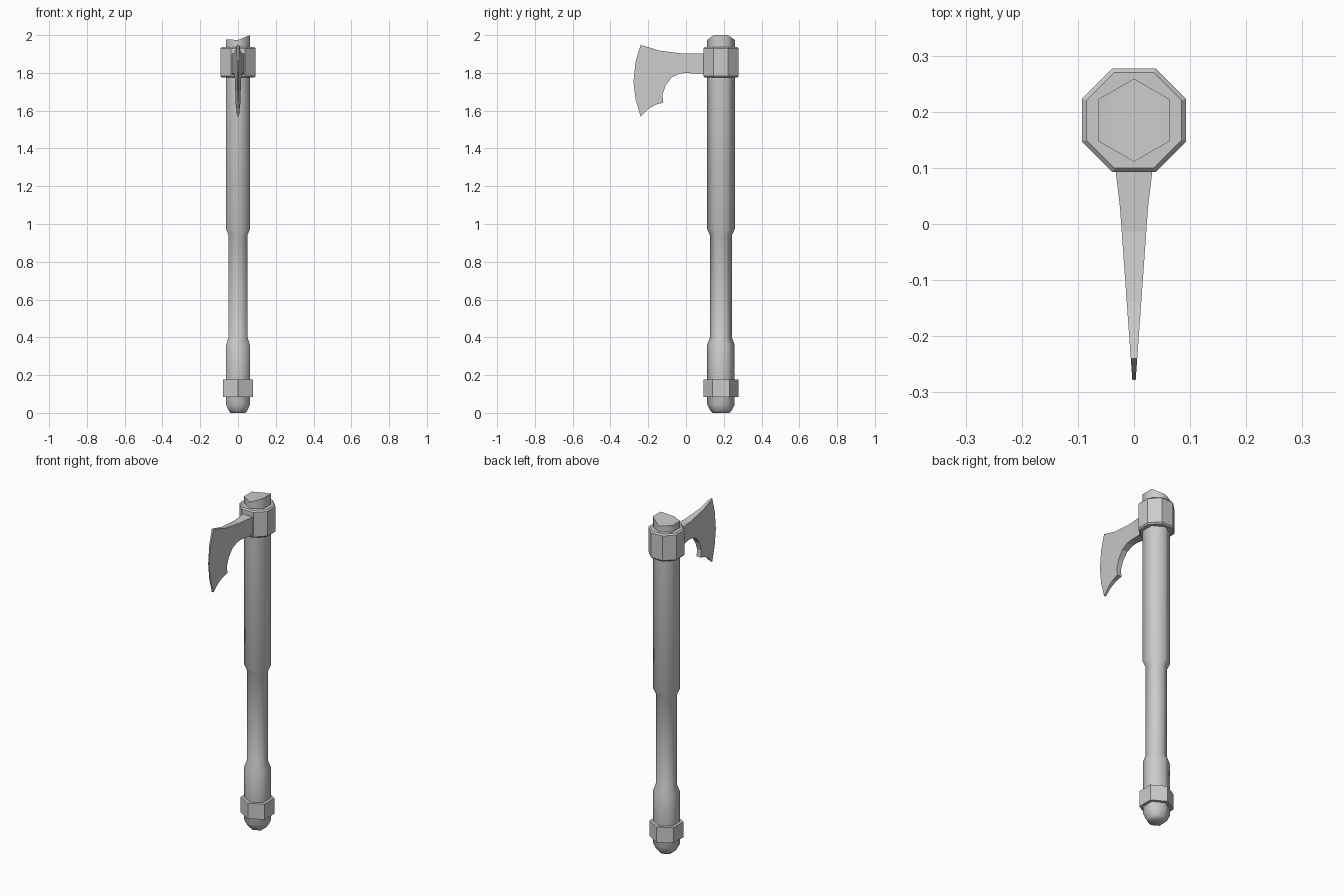
import bpy, bmesh, math
from mathutils import Vector

if "Cube" in bpy.data.objects:
    bpy.data.objects.remove(bpy.data.objects["Cube"], do_unlink=True)

AXIS_Y = 0.185

grey = bpy.data.materials.new("plain grey")
grey.use_nodes = True
COLOUR = (0.6, 0.6, 0.6, 1)
grey.diffuse_color = COLOUR
grey.node_tree.nodes["Principled BSDF"].inputs["Base Color"].default_value = COLOUR


def finish(bm, name):
    bmesh.ops.recalc_face_normals(bm, faces=bm.faces[:])
    mesh = bpy.data.meshes.new(name)
    bm.to_mesh(mesh)
    bm.free()
    mesh.materials.append(grey)
    obj = bpy.data.objects.new(name, mesh)
    bpy.context.collection.objects.link(obj)
    return obj


def turned(bm, profile, sides, start):
    """Stack regular polygons of (radius, z) around the shaft axis."""
    rings = []
    for r, z in profile:
        angles = [start + math.tau * i / sides for i in range(sides)]
        rings.append([bm.verts.new((r * math.cos(a), AXIS_Y + r * math.sin(a), z))
                      for a in angles])
    for low, high in zip(rings, rings[1:]):
        for i in range(sides):
            j = (i + 1) % sides
            bm.faces.new((low[i], low[j], high[j], high[i]))
    bm.faces.new(rings[0][::-1])
    return rings


# Shaft: six-sided, with a slimmer grip and a rounded butt
bm = bmesh.new()
rings = turned(bm, [(0.045, 0), (0.057, 0.012), (0.073, 0.045), (0.073, 0.36),
                    (0.058, 0.4), (0.058, 0.94), (0.074, 0.975), (0.074, 1.98)],
               6, math.pi / 2)
# Uneven cut at the top, folded along the middle
top = rings[-1]
for v in top:
    v.co.z = 2.0 if v.co.x > 0.01 else 1.978 if v.co.x < -0.01 else 1.974
bm.faces.new(top[0:4])
bm.faces.new(top[3:] + top[:1])
shaft = finish(bm, "shaft")
bpy.context.view_layer.objects.active = shaft
shaft.select_set(True)
bpy.ops.object.shade_smooth_by_angle(angle=math.radians(62))
shaft.select_set(False)

# Collars: chamfered eight-sided one at the head, plain six-sided one at the butt
collars = [
    ("head_collar", [(0.092, 1.775), (0.1, 1.783), (0.1, 1.93), (0.092, 1.938)], 8, math.pi / 8),
    ("butt_collar", [(0.092, 0.085), (0.092, 0.178)], 6, math.pi / 2),
]
for name, profile, sides, start in collars:
    bm = bmesh.new()
    rings = turned(bm, profile, sides, start)
    bm.faces.new(rings[-1])
    finish(bm, name)

# Bearded blade: side outline (y, z), thinning towards the cutting edge
outline = [(0.12, 1.902), (-0.013, 1.902), (-0.14, 1.918), (-0.24, 1.948),
           (-0.267, 1.86), (-0.278, 1.754), (-0.267, 1.66), (-0.24, 1.57),
           (-0.198, 1.61), (-0.16, 1.632), (-0.12, 1.643), (-0.125, 1.685),
           (-0.108, 1.733), (-0.077, 1.775), (-0.034, 1.796), (0.0, 1.8), (0.12, 1.79)]
NECK = 0.03
bm = bmesh.new()
side = bm.faces.new([bm.verts.new((-1, y, z)) for y, z in outline])
grown = bmesh.ops.extrude_face_region(bm, geom=[side], use_keep_orig=True)
moved = [g for g in grown["geom"] if isinstance(g, bmesh.types.BMVert)]
bmesh.ops.translate(bm, verts=moved, vec=Vector((2, 0, 0)))
bmesh.ops.bisect_plane(bm, geom=bm.verts[:] + bm.edges[:] + bm.faces[:],
                       plane_co=(0, NECK, 0), plane_no=(0, 1, 0))
for v in bm.verts:
    d = v.co.y - NECK
    v.co.x *= 0.025 + d * (0.0714 if d < 0 else 0.12)
finish(bm, "blade")
